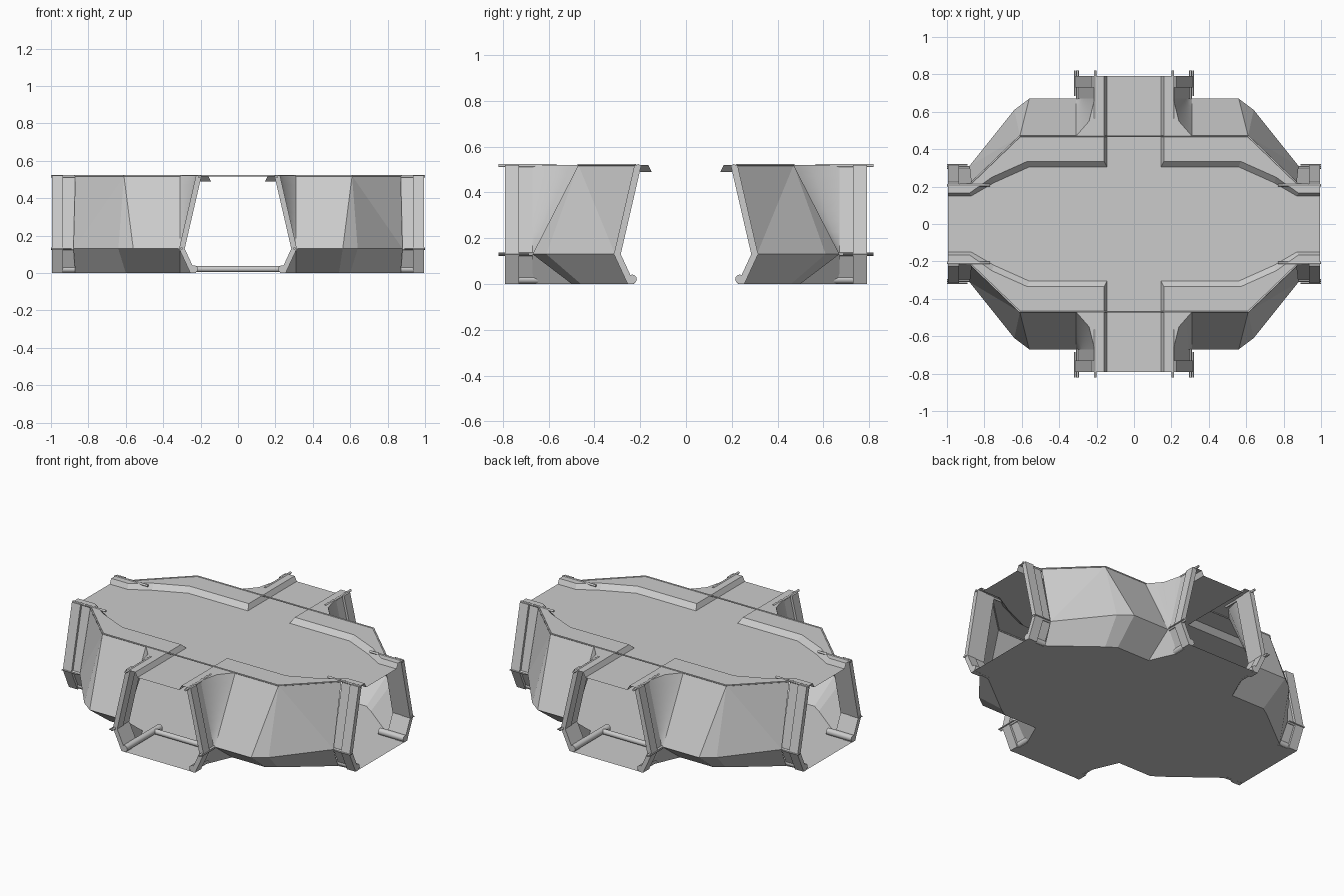
import bpy, bmesh
from mathutils import Vector

if "Cube" in bpy.data.objects:
    bpy.data.objects.remove(bpy.data.objects["Cube"])

grey = bpy.data.materials.new("light_grey")
grey.use_nodes = True
grey.diffuse_color = (0.6, 0.6, 0.6, 1)
grey.node_tree.nodes["Principled BSDF"].inputs["Base Color"].default_value = (0.6, 0.6, 0.6, 1)

TOP, RECESS, BELT = 0.52, 0.49, 0.13
END_X, END_Y = 0.995, 0.79


def at(points, z):
    return [Vector((x, y, z)) for x, y in points]


def finish(bm, name, mirror=True):
    """Turn a quadrant mesh into an object mirrored on both axes."""
    mesh = bpy.data.meshes.new(name)
    bm.to_mesh(mesh)
    bm.free()
    mesh.materials.append(grey)
    obj = bpy.data.objects.new(name, mesh)
    bpy.context.collection.objects.link(obj)
    if mirror:
        mod = obj.modifiers.new("mirror", "MIRROR")
        mod.use_axis = (True, True, False)
        mod.merge_threshold = 0.0005
    return obj


def sheet(name, polygons, facing):
    """Thin faces, each turned to the given direction."""
    bm = bmesh.new()
    for poly in polygons:
        face = bm.faces.new([bm.verts.new(p) for p in poly])
        face.normal_update()
        if face.normal.dot(Vector(facing)) < 0:
            face.normal_flip()
    bmesh.ops.remove_doubles(bm, verts=bm.verts, dist=0.0005)
    return finish(bm, name)


def strip(a, b):
    return [(a[i], a[i + 1], b[i + 1], b[i]) for i in range(len(a) - 1)]


def swap(p):
    return Vector((p[1], p[0], p[2]))


def prism(name, profile, start, end, along_x):
    """Extrude an (across, z) profile along one arm."""
    bm = bmesh.new()
    verts = []
    for a, z in profile:
        p = Vector((a, start, z))
        verts.append(bm.verts.new(swap(p) if along_x else p))
    face = bm.faces.new(verts)
    out = bmesh.ops.extrude_face_region(bm, geom=[face])["geom"]
    step = Vector((0, end - start, 0))
    bmesh.ops.translate(bm, vec=swap(step) if along_x else step,
                        verts=[v for v in out if isinstance(v, bmesh.types.BMVert)])
    bmesh.ops.recalc_face_normals(bm, faces=bm.faces)
    return finish(bm, name)


def tube(name, a, b, radius, sides=12):
    a, b = Vector(a), Vector(b)
    bm = bmesh.new()
    bmesh.ops.create_cone(bm, cap_ends=True, segments=sides, radius1=radius,
                          radius2=radius, depth=(b - a).length)
    turn = (b - a).to_track_quat("Z", "Y").to_matrix()
    bmesh.ops.rotate(bm, verts=bm.verts, matrix=turn)
    bmesh.ops.translate(bm, verts=bm.verts, vec=(a + b) / 2)
    for f in bm.faces:
        f.smooth = len(f.verts) == 4
    return finish(bm, name)


# Roof: raised border, sloped lip and recessed middle
lip_low = [(.145, END_Y), (.145, .305), (.56, .305), (.75, .22), (.87, .15), (END_X, .15)]
lip_high = [(.16, END_Y), (.16, .335), (.57, .335), (.76, .25), (.88, .165), (END_X, .165)]
rim = [(.21, END_Y), (.21, .47), (.61, .47), (.74, .345), (.87, .22), (END_X, .21)]
low, high, edge = at(lip_low, RECESS), at(lip_high, TOP), at(rim, TOP)
up = (0, 0, 1)
sheet("roof_border", strip(high, edge), up)
sheet("roof_lip", strip(low, high), up)
sheet("roof_recess", [
    at([(0, 0), (.145, 0), (.145, .305), (0, .305)], RECESS),
    at([(0, .305), (.145, .305), (.145, END_Y), (0, END_Y)], RECESS),
    at([(.145, 0), (END_X, 0)] + lip_low[:0:-1], RECESS)], up)

# Floor
floor = [(END_X, 0), (END_X, .235), (.87, .25), (.6, .46), (.54, .5),
         (.31, .5), (.235, .67), (.235, END_Y), (0, END_Y), (0, 0)]
sheet("floor", [at(floor, 0.001)], (0, 0, -1))

# Bulging corner walls
crown = at([(.31, .47), (.61, .47), (.87, .22)], TOP)
belt = at([(.31, .67), (.56, .67), (.64, .61), (.88, .31)], BELT)
foot = at([(.31, .5), (.54, .5), (.6, .46), (.87, .25)], 0.001)
sheet("upper_wall", [
    (crown[0], crown[1], belt[1], belt[0]), (crown[1], belt[1], belt[2]),
    (crown[1], belt[2], belt[3]), (crown[1], belt[3], crown[2])], (1, 1, 0))
sheet("lower_wall", strip(belt, foot), (.5, .5, -1))

# Curved cheeks joining the walls to the short arms
STEPS = 8
outer, inner = [], []
for i in range(STEPS + 1):
    t = i / STEPS
    outer.append(belt[0].lerp(crown[0], t))
    inner.append(Vector((.30 - .09 * t, .67, BELT + (TOP - BELT) * t)))
middle = [(a + b) / 2 + Vector((-.02, -.02, 0)) * (i / STEPS)
          for i, (a, b) in enumerate(zip(outer, inner))]
cheek = sheet("arm_cheek", strip(outer, middle) + strip(middle, inner), (1, .6, 0))
for f in cheek.data.polygons:
    f.use_smooth = True
sheet("cheek_cap", [[crown[0], Vector((.21, .47, TOP)), inner[-1], middle[-1]]], up)
sheet("lower_cheek", [[belt[0], foot[0], Vector((.235, .67, 0.001)), inner[0]]], (1, 1, -1))

# Bent door posts and recessed side panels, for both pairs of arms
bend = [(.225, 0), (.285, BELT), (.195, TOP)]


def band(near, far):
    return [(a + near, z) for a, z in bend] + [(a + far, z) for a, z in reversed(bend)]


for label, along_x, wall_end, end in (("side", True, .87, END_X), ("end", False, .665, END_Y)):
    flip = swap if along_x else Vector
    prism(label + "_door_post", band(0, .03), end - .06, end, along_x)
    prism(label + "_side_panel", band(.004, .015), wall_end, end - .06, along_x)
    # Floor pipes and thin rails
    tube(label + "_floor_pipe", flip((.235, end - .35 if not along_x else .82, .021)),
         flip((.235, end, .021)), .02)
    reach = end + (.005 if along_x else .03)
    tube(label + "_belt_rail", flip((.302, wall_end, BELT)), flip((.302, reach, BELT)), .007, 8)
    tube(label + "_belt_rail_outer", flip((.316, wall_end + .02, BELT)),
         flip((.316, reach, BELT)), .004, 8)
    tube(label + "_top_rail", flip((.208, wall_end - .1, TOP - .003)),
         flip((.208, reach, TOP - .003)), .007, 8)

# Cross pipe on the floor of the short arms
tube("cross_pipe", (0, .5, .021), (.235, .5, .021), .016)

# Thin trim along the roof edge
tube("roof_trim_long", (0, .47, TOP), (.61, .47, TOP), .005, 6)
tube("roof_trim_diagonal", (.61, .47, TOP), (.87, .22, TOP), .005, 6)
